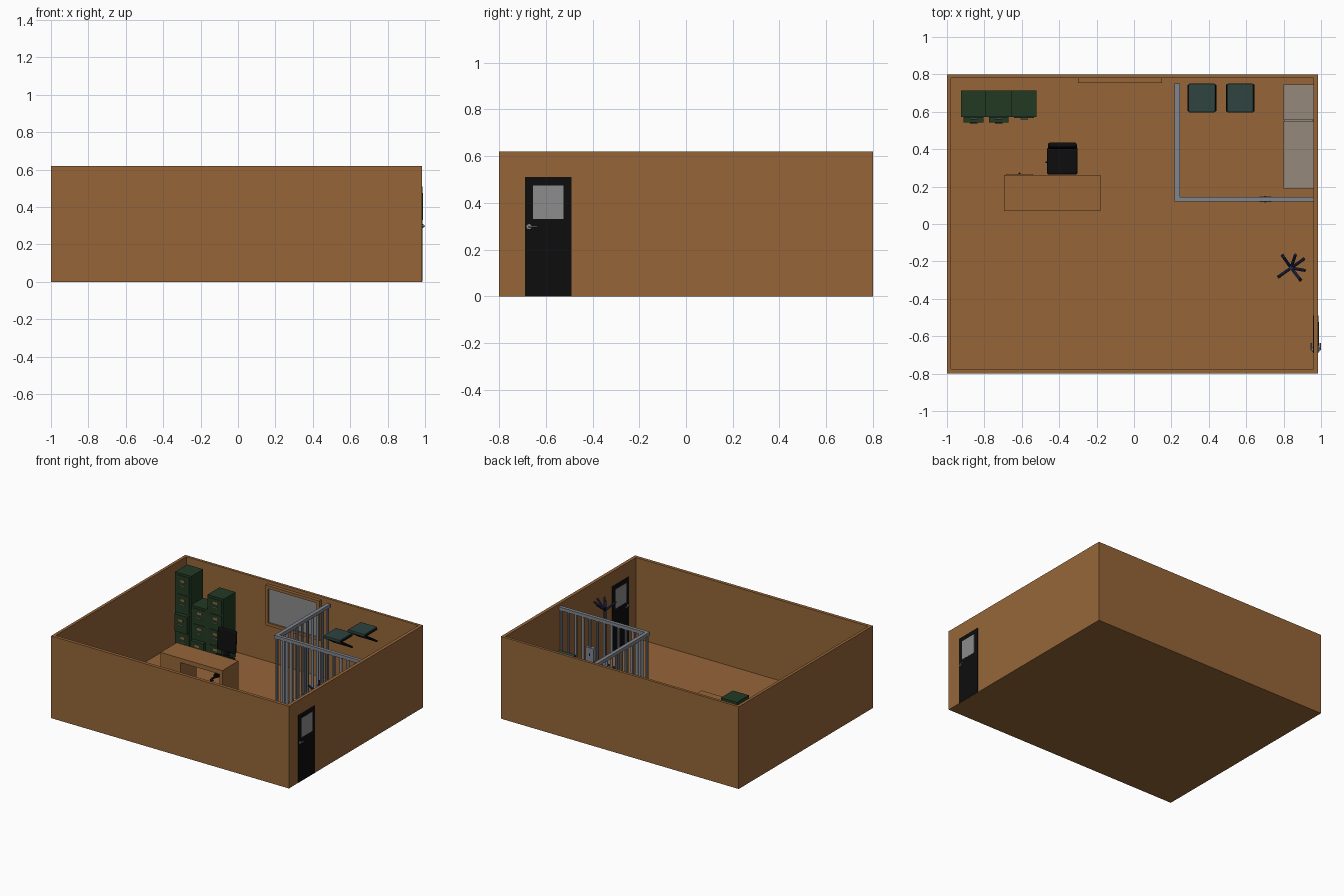
import bpy, math
from mathutils import Vector

if "Cube" in bpy.data.objects:
    bpy.data.objects.remove(bpy.data.objects["Cube"])


def mat(name, r, g, b):
    lin = [((c / 255 + 0.055) / 1.055) ** 2.4 if c > 10 else c / 255 / 12.92 for c in (r, g, b)]
    m = bpy.data.materials.new(name)
    m.diffuse_color = (*lin, 1)
    m.use_nodes = True
    m.node_tree.nodes["Principled BSDF"].inputs["Base Color"].default_value = m.diffuse_color
    return m


WOOD = mat("wood_brown", 150, 102, 57)
BLACK = mat("black", 13, 13, 13)
GREEN = mat("cabinet_green", 34, 58, 35)
TEAL = mat("seat_teal", 46, 67, 64)
BLUE = mat("stand_blue", 38, 46, 78)
STEEL = mat("bar_steel", 128, 133, 141)
TAUPE = mat("mattress_taupe", 150, 136, 124)
GLASS = mat("glass_grey", 140, 140, 140)


def box(name, x0, x1, y0, y1, z0, z1, m, bevel=0, rot_x=0):
    bpy.ops.mesh.primitive_cube_add(size=1, location=((x0 + x1) / 2, (y0 + y1) / 2, (z0 + z1) / 2))
    o = bpy.context.object
    o.name = name
    o.scale = (x1 - x0, y1 - y0, z1 - z0)
    bpy.ops.object.transform_apply(location=False, rotation=False, scale=True)
    o.rotation_euler.x = rot_x
    o.data.materials.append(m)
    if bevel:
        b = o.modifiers.new("bevel", 'BEVEL')
        b.width, b.segments = bevel, 3
        bpy.ops.object.shade_smooth_by_angle()
    return o


def rod(name, a, b, r, m, sides=12, r2=None):
    a, b = Vector(a), Vector(b)
    d = b - a
    bpy.ops.mesh.primitive_cone_add(vertices=sides, radius1=r, radius2=r if r2 is None else r2,
                                    depth=d.length, location=(a + b) / 2)
    o = bpy.context.object
    o.name = name
    o.rotation_euler = d.to_track_quat('Z', 'Y').to_euler()
    o.data.materials.append(m)
    bpy.ops.object.shade_smooth_by_angle()
    return o


def ball(name, p, r, m):
    bpy.ops.mesh.primitive_uv_sphere_add(segments=12, ring_count=8, radius=r, location=p)
    o = bpy.context.object
    o.name = name
    o.data.materials.append(m)
    bpy.ops.object.shade_smooth_by_angle()


# room shell
box("floor", -1, 0.985, -0.8, 0.8, 0, 0.012, WOOD)
box("front_wall", -1, 0.985, -0.8, -0.775, 0, 0.62, WOOD)
box("back_wall", -1, 0.985, 0.78, 0.8, 0, 0.62, WOOD)
box("left_wall", -1, -0.978, -0.8, 0.8, 0, 0.62, WOOD)
box("right_wall", 0.96, 0.985, -0.8, 0.8, 0, 0.62, WOOD)

# door with window and a lever handle on both sides
box("door", 0.957, 0.987, -0.69, -0.49, 0.001, 0.51, BLACK)
box("door_window", 0.956, 0.988, -0.655, -0.525, 0.33, 0.475, GLASS)
for x, s in ((0.987, 1), (0.957, -1)):
    rod("handle_rose", (x, -0.672, 0.298), (x + s * 0.004, -0.672, 0.298), 0.011, STEEL, 16)
    rod("handle_stem", (x, -0.672, 0.298), (x + s * 0.011, -0.672, 0.298), 0.004, STEEL)
    rod("handle_lever", (x + s * 0.009, -0.674, 0.298), (x + s * 0.009, -0.635, 0.298), 0.004, STEEL)

# framed window on the back wall
box("window_glass", -0.28, 0.13, 0.767, 0.781, 0.315, 0.575, GLASS)
for z in (0.295, 0.575):
    box("window_rail", -0.3, 0.15, 0.755, 0.781, z, z + 0.022, WOOD)
for x in (-0.3, 0.128):
    box("window_stile", x, x + 0.022, 0.755, 0.781, 0.295, 0.597, WOOD)

# filing cabinets: left edge, height, drawer count, index of the open drawer
for x, h, n, opened in ((-0.925, 0.6, 4, 1), (-0.79, 0.385, 3, 0), (-0.655, 0.5, 4, -1)):
    box("filing_cabinet", x, x + 0.134, 0.572, 0.715, 0.012, h, GREEN)
    step = (h - 0.03) / n
    for i in range(n):
        z = 0.02 + i * step
        y = 0.543 if i == opened else 0.568
        box("cabinet_drawer", x + 0.014, x + 0.12, y, 0.58, z + 0.006, z + step - 0.006, GREEN)
        zc = z + step * 0.62
        box("drawer_label", x + 0.05, x + 0.084, y - 0.002, y, zc, zc + 0.018, WOOD)
        rod("drawer_pull", (x + 0.047, y - 0.005, zc - 0.025), (x + 0.087, y - 0.005, zc - 0.025), 0.004, STEEL, 8)

# desk: drawers face the chair, open knee space
box("desk_top", -0.695, -0.18, 0.07, 0.263, 0.212, 0.245, WOOD)
box("desk_pedestal", -0.695, -0.53, 0.07, 0.263, 0.012, 0.212, WOOD)
box("desk_side_panel", -0.205, -0.18, 0.07, 0.263, 0.012, 0.212, WOOD)
for i in range(3):
    z = 0.022 + i * 0.063
    box("desk_drawer", -0.685, -0.54, 0.26, 0.267, z, z + 0.056, WOOD)
    ball("desk_knob", (-0.612, 0.269, z + 0.028), 0.006, BLACK)

# swivel chair
cx, cy = -0.383, 0.345
box("chair_seat", -0.465, -0.302, 0.265, 0.41, 0.15, 0.178, BLACK, 0.01)
box("chair_back", -0.46, -0.306, 0.405, 0.43, 0.205, 0.37, BLACK, 0.01, math.radians(-4))
box("chair_back_support", cx - 0.014, cx + 0.014, 0.405, 0.425, 0.15, 0.23, BLACK)
rod("chair_column", (cx, cy, 0.04), (cx, cy, 0.152), 0.011, BLACK)
rod("chair_lever", (cx, 0.33, 0.147), (-0.472, 0.33, 0.147), 0.004, BLACK, 8)
for i in range(5):
    a = math.radians(90 + i * 72)
    ex, ey = cx + 0.068 * math.cos(a), cy + 0.068 * math.sin(a)
    rod("chair_foot", (cx, cy, 0.05), (ex, ey, 0.036), 0.009, BLACK, 8, 0.006)
    ball("chair_caster", (ex, ey, 0.024), 0.012, BLACK)

# cell: rails top and bottom with round bars
for z0, z1 in ((0.575, 0.6), (0.012, 0.03)):
    box("cell_front_rail", 0.217, 0.96, 0.12, 0.145, z0, z1, STEEL)
    box("cell_side_rail", 0.217, 0.245, 0.145, 0.75, z0, z1, STEEL)
for i in range(13):
    x = 0.231 + i * 0.0595
    rod("cell_front_bar", (x, 0.1325, 0.02), (x, 0.1325, 0.58), 0.01, STEEL)
for i in range(1, 11):
    y = 0.1325 + i * 0.0607
    rod("cell_side_bar", (0.231, y, 0.02), (0.231, y, 0.58), 0.01, STEEL)
box("cell_lock", 0.67, 0.735, 0.117, 0.148, 0.26, 0.36, STEEL)
box("keyhole", 0.698, 0.706, 0.116, 0.149, 0.3, 0.32, BLACK)

# wall seats with black sloping brackets
for x, z in ((0.293, 0.435), (0.498, 0.535)):
    box("wall_seat", x, x + 0.14, 0.597, 0.75, z - 0.022, z, TEAL, 0.004)
    for s in (x, x + 0.14):
        rod("seat_bracket", (s, 0.605, z - 0.015), (s, 0.742, z - 0.105), 0.007, BLACK)
        rod("seat_side_rail", (s, 0.605, z - 0.015), (s, 0.742, z - 0.015), 0.006, BLACK)
    rod("seat_cross_bar", (x, 0.742, z - 0.105), (x + 0.14, 0.742, z - 0.105), 0.006, BLACK)

# bed: frame, mattress and pillow section
box("bed_base", 0.802, 0.958, 0.192, 0.745, 0.012, 0.09, TAUPE)
box("bed_mattress", 0.8, 0.96, 0.19, 0.55, 0.09, 0.13, TAUPE)
box("bed_pillow", 0.8, 0.96, 0.556, 0.745, 0.09, 0.14, TAUPE)

# coat stand
sx, sy = 0.84, -0.235
rod("stand_pole", (sx, sy, 0.04), (sx, sy, 0.53), 0.011, BLUE)
for deg in (35, 72, 125, 215, 308, 350):
    c, s = math.cos(math.radians(deg)), math.sin(math.radians(deg))
    rod("stand_hook", (sx, sy, 0.46), (sx + 0.075 * c, sy + 0.075 * s, 0.525), 0.008, BLUE, 8)
for deg in (35, 125, 215, 308):
    c, s = math.cos(math.radians(deg)), math.sin(math.radians(deg))
    rod("stand_foot", (sx, sy, 0.06), (sx + 0.085 * c, sy + 0.085 * s, 0.018), 0.008, BLUE, 8)
